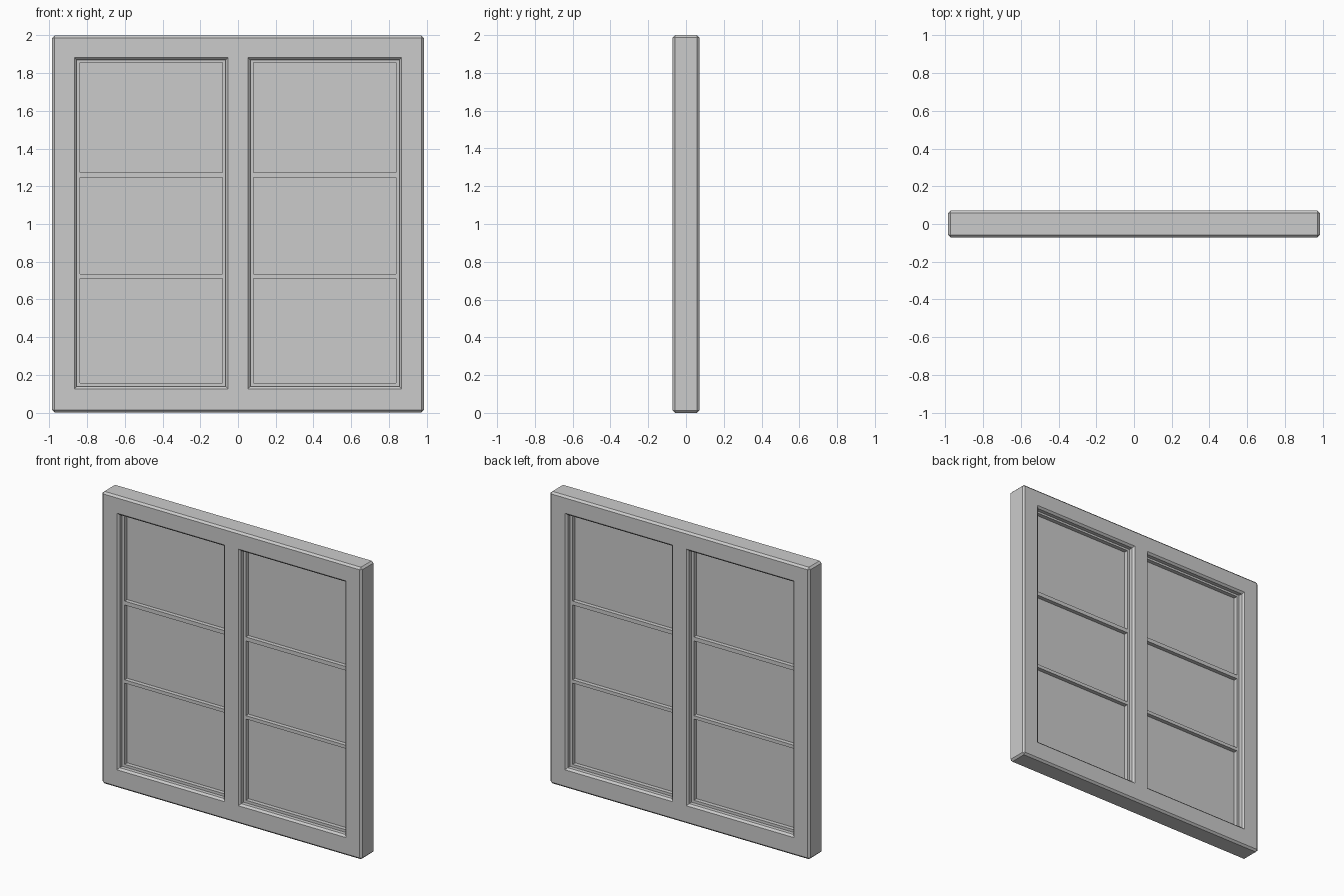
import bpy, bmesh

if "Cube" in bpy.data.objects:
    bpy.data.objects.remove(bpy.data.objects["Cube"])

def lattice(name, xs, zs, holes, half, bevel=0.0):
    """Flat slab on an x/z grid with the listed (column, row) cells left open."""
    bm = bmesh.new()
    front, back = [[[bm.verts.new((x, y, z)) for z in zs] for x in xs]
                   for y in (-half, half)]
    cols, rows = len(xs) - 1, len(zs) - 1

    def solid(i, j):
        return 0 <= i < cols and 0 <= j < rows and (i, j) not in holes

    for i in range(cols):
        for j in range(rows):
            if not solid(i, j):
                continue
            ring = [(i, j), (i + 1, j), (i + 1, j + 1), (i, j + 1)]
            bm.faces.new([front[a][b] for a, b in ring])
            bm.faces.new([back[a][b] for a, b in reversed(ring)])
            # side walls wherever the neighbouring cell is open
            for k, (di, dj) in enumerate(((0, -1), (1, 0), (0, 1), (-1, 0))):
                if not solid(i + di, j + dj):
                    (a, b), (c, d) = ring[k], ring[(k + 1) % 4]
                    bm.faces.new((front[c][d], front[a][b], back[a][b], back[c][d]))
    bmesh.ops.recalc_face_normals(bm, faces=bm.faces[:])
    bm.normal_update()
    if bevel:
        # chamfer outline edges, keeping the inner hole corners square
        def chamfered(e):
            if len(e.link_faces) != 2 or e.calc_face_angle() < 0.5:
                return False
            p, q = e.verts[0].co, e.verts[1].co
            return abs(p.y - q.y) < half or abs(p.x) > max(xs) - 1e-4
        edges = [e for e in bm.edges if chamfered(e)]
        bmesh.ops.bevel(bm, geom=edges, offset=bevel, segments=1,
                        profile=0.5, affect='EDGES')
    me = bpy.data.meshes.new(name)
    bm.to_mesh(me)
    bm.free()
    ob = bpy.data.objects.new(name, me)
    bpy.context.collection.objects.link(ob)
    return ob

# Outer frame with central mullion
lattice("window_frame", [-0.985, -0.855, -0.065, 0.065, 0.855, 0.985],
        [0, 0.138, 1.87, 2.0], {(1, 1), (3, 1)}, 0.071, 0.013)

# Sashes with two glazing bars each, and their panes
for side, s in (("left", -1), ("right", 1)):
    xs = sorted(s * x for x in (0.065, 0.082, 0.837, 0.855))
    lattice(side + "_sash", xs,
            [0.138, 0.156, 0.712, 0.735, 1.247, 1.274, 1.856, 1.87],
            {(1, 1), (1, 3), (1, 5)}, 0.032)
    lattice(side + "_glass", [xs[1], xs[2]], [0.156, 1.856], set(), 0.004)
